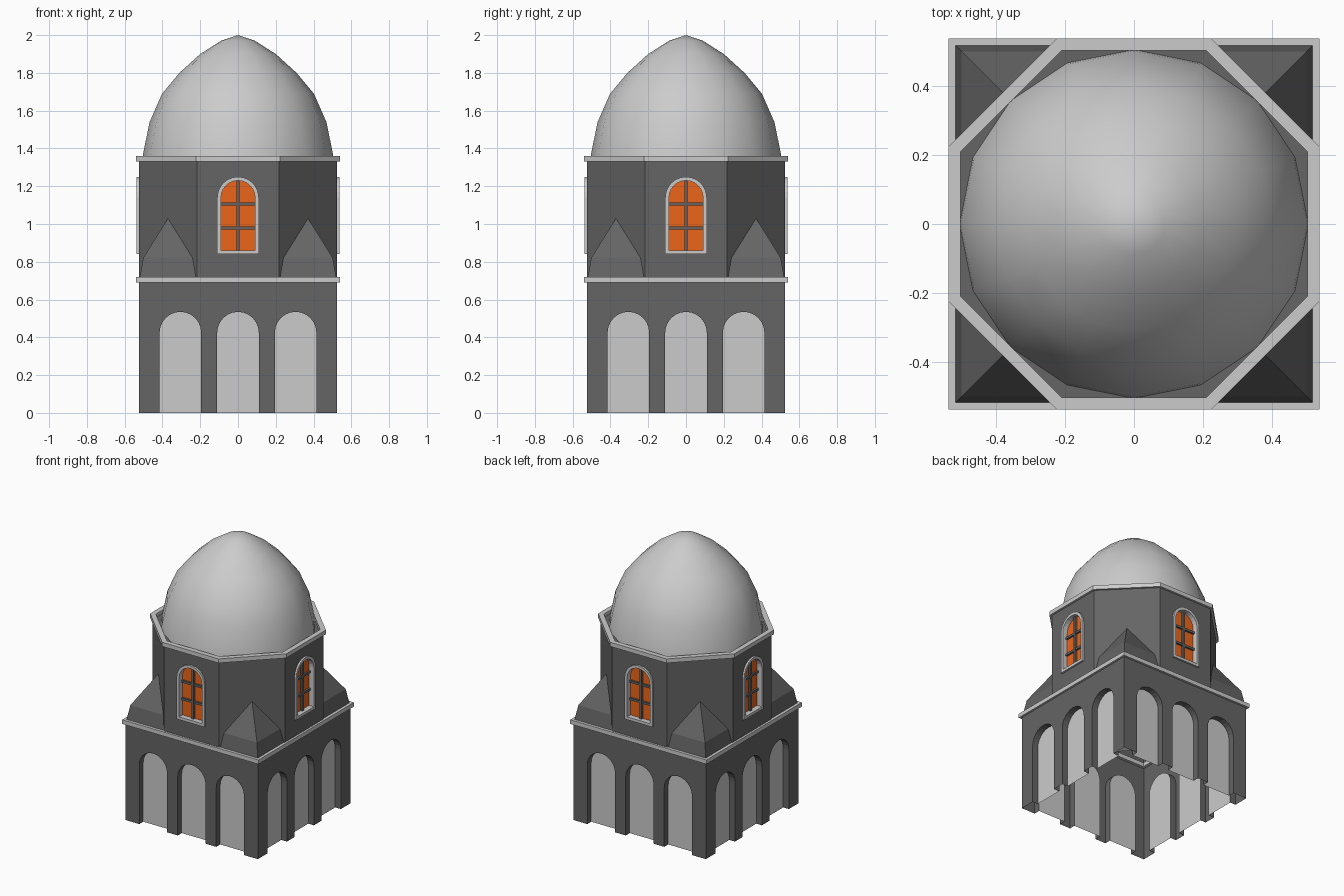
import bpy, bmesh
from math import pi, cos, sin, tan
from mathutils import Matrix

if "Cube" in bpy.data.objects:
    bpy.data.objects.remove(bpy.data.objects["Cube"])


def material(name, rgb):
    m = bpy.data.materials.new(name)
    m.diffuse_color = (*rgb, 1)
    m.use_nodes = True
    m.node_tree.nodes["Principled BSDF"].inputs["Base Color"].default_value = m.diffuse_color
    return m


DARK = material("dark_stone", (0.13, 0.13, 0.13))
GLOW = material("orange_glass", (0.85, 0.13, 0.01))


def finish(bm, name, mat=None, turns=1):
    # repeat the geometry around z in quarter turns, then make the object
    src = bm.verts[:] + bm.edges[:] + bm.faces[:]
    for k in range(1, turns):
        new = bmesh.ops.duplicate(bm, geom=src)["geom"]
        bmesh.ops.rotate(bm, verts=[g for g in new if isinstance(g, bmesh.types.BMVert)],
                         matrix=Matrix.Rotation(k * pi / 2, 3, 'Z'))
    bmesh.ops.remove_doubles(bm, verts=bm.verts[:], dist=1e-5)
    me = bpy.data.meshes.new(name)
    bm.to_mesh(me)
    bm.free()
    ob = bpy.data.objects.new(name, me)
    bpy.context.collection.objects.link(ob)
    if mat:
        me.materials.append(mat)
    return ob


def arch(cx, w, z0, zs, n=12):
    # round-headed outline in (x, z), counter-clockwise seen from the front
    return [(cx - w, z0), (cx + w, z0)] + \
        [(cx + w * cos(pi * i / n), zs + w * sin(pi * i / n)) for i in range(n + 1)]


def loop(bm, pts, d):
    return [bm.verts.new((x, -d, z)) for x, z in pts]


def bridge(bm, a, b, closed=True):
    n = len(a)
    for i in range(n if closed else n - 1):
        j = (i + 1) % n
        bm.faces.new((a[i], a[j], b[j], b[i]))


def box(bm, x0, x1, y0, y1, z0, z1):
    m = Matrix.Translation(((x0 + x1) / 2, (y0 + y1) / 2, (z0 + z1) / 2)) @ \
        Matrix.Diagonal((x1 - x0, y1 - y0, z1 - z0, 1))
    bmesh.ops.create_cube(bm, size=1, matrix=m)


def ring(name, plan, outer, inner, z0, z1):
    # rectangular-section cornice following a plan outline
    bm = bmesh.new()
    ls = [[bm.verts.new((x, y, z)) for x, y in plan(h)]
          for h, z in ((outer, z0), (outer, z1), (inner, z1), (inner, z0))]
    for i in range(4):
        bridge(bm, ls[i], ls[(i + 1) % 4])
    bmesh.ops.recalc_face_normals(bm, faces=bm.faces[:])
    return finish(bm, name)


def square(h):
    return [(-h, -h), (h, -h), (h, h), (-h, h)]


def octagon(h):
    r = h / cos(pi / 8)
    return [(r * cos(pi / 8 + i * pi / 4), r * sin(pi / 8 + i * pi / 4)) for i in range(8)]


H = 0.525
HALF = H * tan(pi / 8)

# base walls with three arched niches per side
centres = (-0.305, 0, 0.305)
W, SPRING, NICHE = 0.11, 0.425, 0.48
bm = bmesh.new()
outline = [(H, 0), (H, 0.7), (-H, 0.7), (-H, 0)]
for c in centres:
    a = arch(c, W, 0, SPRING)
    outline += [a[0]] + a[:1:-1] + [a[1]]
bm.faces.new(loop(bm, outline, H))
for c in centres:
    a = arch(c, W, 0, SPRING)
    a = a[1:] + a[:1]
    bridge(bm, loop(bm, a, H), loop(bm, a, NICHE), closed=False)
finish(bm, "base_walls", DARK, 4)

# light panels at the back of the niches
bm = bmesh.new()
for c in centres:
    bm.faces.new(loop(bm, arch(c, W, 0, SPRING), NICHE))
finish(bm, "niche_panels", None, 4)

ring("base_cornice", square, 0.54, 0.505, 0.69, 0.72)

# octagonal drum: window side, plain diagonal side, roof
Z0, Z1 = 0.705, 1.34
bm = bmesh.new()
rect = loop(bm, [(-HALF, Z0), (HALF, Z0), (HALF, Z1), (-HALF, Z1)], H)
hole = loop(bm, arch(0, 0.09, 0.86, 1.14), H)
edges = [bm.edges.new((l[i], l[(i + 1) % len(l)])) for l in (rect, hole) for i in range(len(l))]
bmesh.ops.triangle_fill(bm, use_beauty=True, edges=edges, normal=(0, -1, 0))
bm.faces.new([bm.verts.new(p) for p in
              ((HALF, -H, Z0), (H, -HALF, Z0), (H, -HALF, Z1), (HALF, -H, Z1))])
finish(bm, "drum_walls", DARK, 4)
bm = bmesh.new()
bm.faces.new([bm.verts.new((x, y, 1.335)) for x, y in octagon(H)])
finish(bm, "drum_roof", DARK)

ring("drum_cornice", octagon, 0.54, 0.505, 1.33, 1.36)

# bent corner pyramids leaning on the diagonal sides
S = H + HALF
bm = bmesh.new()
rows = [[bm.verts.new(p) for p in ((S - h, -h, z), (h, -h, z), (h, h - S, z))]
        for h, z in ((0.52, 0.715), (0.502, 0.82))]
bridge(bm, rows[0], rows[1], closed=False)
tip = bm.verts.new((S / 2, -S / 2, 1.03))
for i in range(2):
    bm.faces.new((rows[1][i], rows[1][i + 1], tip))
finish(bm, "corner_pyramids", DARK, 4)

# arched window frames
bm = bmesh.new()
out, inn = arch(0, 0.11, 0.84, 1.14), arch(0, 0.09, 0.86, 1.14)
ls = [loop(bm, out, H - 0.005), loop(bm, out, 0.538), loop(bm, inn, 0.538), loop(bm, inn, 0.5)]
for i in range(3):
    bridge(bm, ls[i], ls[i + 1])
finish(bm, "window_frames", None, 4)

# glass and glazing bars
bm = bmesh.new()
bm.faces.new(loop(bm, arch(0, 0.09, 0.86, 1.14), 0.5))
finish(bm, "window_glass", GLOW, 4)
bm = bmesh.new()
box(bm, -0.009, 0.009, -0.515, -0.499, 0.86, 1.23)
for z in (0.98, 1.105):
    box(bm, -0.09, 0.09, -0.513, -0.499, z - 0.008, z + 0.008)
finish(bm, "window_bars", DARK, 4)

# pointed dome, sixteen sides
profile = [(0.507, 1.335), (0.503, 1.37), (0.468, 1.54), (0.402, 1.69),
           (0.31, 1.80), (0.2, 1.90), (0.09, 1.97)]
bm = bmesh.new()
N = 16
rows = [[bm.verts.new((r * cos(2 * pi * i / N), r * sin(2 * pi * i / N), z)) for i in range(N)]
        for r, z in profile]
for a, b in zip(rows, rows[1:]):
    bridge(bm, a, b)
top = bm.verts.new((0, 0, 2))
for i in range(N):
    bm.faces.new((rows[-1][i], rows[-1][(i + 1) % N], top))
dome = finish(bm, "dome")
dome.data.polygons.foreach_set("use_smooth", [True] * len(dome.data.polygons))
